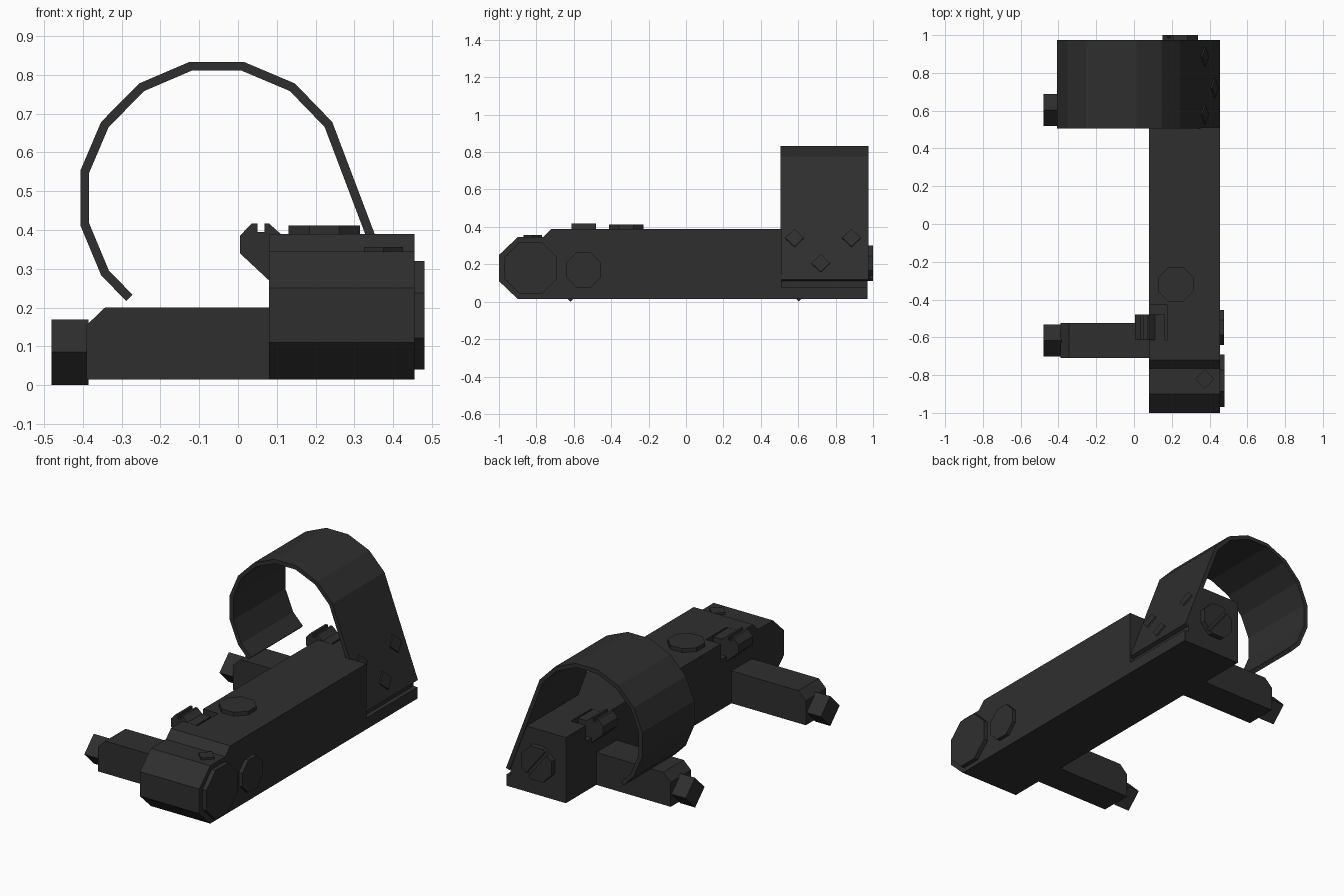
import bpy, bmesh, math

cube = bpy.data.objects.get("Cube")
if cube:
    bpy.data.objects.remove(cube, do_unlink=True)

mat = bpy.data.materials.new("matte_black")
mat.use_nodes = True
mat.diffuse_color = (0.028, 0.028, 0.028, 1)
bsdf = mat.node_tree.nodes["Principled BSDF"]
bsdf.inputs["Base Color"].default_value = mat.diffuse_color
bsdf.inputs["Roughness"].default_value = 0.8

# Axis of extrusion -> how a flat (u, v) point and depth d become x, y, z
PLACE = {
    "x": lambda u, v, d: (d, u, v),
    "y": lambda u, v, d: (u, d, v),
    "z": lambda u, v, d: (u, v, d),
}


def finish(name, bm):
    bmesh.ops.recalc_face_normals(bm, faces=bm.faces)
    mesh = bpy.data.meshes.new(name)
    bm.to_mesh(mesh)
    bm.free()
    mesh.materials.append(mat)
    ob = bpy.data.objects.new(name, mesh)
    bpy.context.collection.objects.link(ob)
    return ob


def prism(name, pts, axis, lo, hi):
    bm = bmesh.new()
    rings = [[bm.verts.new(PLACE[axis](u, v, d)) for u, v in pts] for d in (lo, hi)]
    for ring in rings:
        bm.faces.new(ring)
    n = len(pts)
    for i in range(n):
        j = (i + 1) % n
        bm.faces.new((rings[0][i], rings[0][j], rings[1][j], rings[1][i]))
    return finish(name, bm)


def ngon(u, v, half, sides, turn=0.0):
    return [(u + half * math.cos(turn + math.tau * i / sides),
             v + half * math.sin(turn + math.tau * i / sides)) for i in range(sides)]


def octagon(u, v, half):
    return ngon(u, v, half / math.cos(math.pi / 8), 8, math.pi / 8)


def rect(u0, v0, u1, v1):
    return [(u0, v0), (u1, v0), (u1, v1), (u0, v1)]


def cut(ob, cutter):
    cutter.hide_render = True
    cutter.hide_viewport = True
    cutter.display_type = 'WIRE'
    mod = ob.modifiers.new("cut", 'BOOLEAN')
    mod.operation = 'DIFFERENCE'
    mod.solver = 'EXACT'
    mod.object = cutter


def slot(u, v, length, width, angle):
    c, s = math.cos(angle), math.sin(angle)
    return [(u + a * c - b * s, v + a * s + b * c)
            for a, b in rect(-length, -width, length, width)]


# Main body with chamfered nose
body = prism("main_body", [(-1, 0.11), (-0.9, 0.015), (0.51, 0.015), (0.51, 0.39),
                           (-0.72, 0.39), (-0.765, 0.345), (-0.9, 0.345), (-1, 0.25)],
             "x", 0.08, 0.455)

# Rear block sloping under the strap, with a groove below the strap end
rear = prism("rear_block", [(0.08, 0.015), (0.455, 0.015), (0.455, 0.08),
                            (0.43, 0.08), (0.43, 0.115), (0.335, 0.39), (0.08, 0.39)],
             "y", 0.51, 0.97)

# Open strap hoop
path = [(-0.28, 0.225), (-0.343, 0.29), (-0.395, 0.415), (-0.395, 0.55), (-0.343, 0.672),
        (-0.248, 0.768), (-0.122, 0.822), (0.012, 0.822), (0.14, 0.768), (0.233, 0.672),
        (0.444, 0.115)]
bm = bmesh.new()
near, far = [[bm.verts.new((x, y, z)) for x, z in path] for y in (0.505, 0.975)]
for i in range(len(path) - 1):
    bm.faces.new((near[i], near[i + 1], far[i + 1], far[i]))
strap = finish("strap_hoop", bm)
solid = strap.modifiers.new("thickness", 'SOLIDIFY')
solid.thickness = 0.023
solid.offset = 0
solid.use_even_offset = True

# Side arms, square pegs and clamp levers, one set at each end
LEVER = [(0.005, 0.34), (0.08, 0.27), (0.165, 0.27), (0.165, 0.39),
         (0.11, 0.39), (0.08, 0.417), (0.035, 0.417), (0.005, 0.385)]
for end, y, host in (("front", -0.617, body), ("rear", 0.603, rear)):
    prism(end + "_arm", [(-0.39, 0.015), (0.09, 0.015), (0.09, 0.2),
                         (-0.343, 0.2), (-0.39, 0.155)], "y", y - 0.092, y + 0.092)
    prism(end + "_peg", ngon(y, 0.085, 0.085, 4), "x", -0.48, -0.385)
    cut(host, prism(end + "_recess_cutter", rect(0.05, 0.3, 0.175, 0.45),
                    "y", y + 0.003, y + 0.187))
    lever = prism(end + "_lever", LEVER, "y", y + 0.004, y + 0.137)
    cut(lever, prism(end + "_lever_slot", rect(0.05, 0.395, 0.068, 0.45),
                     "y", y - 0.05, y + 0.2))

# Round bolts on the outer side, top and back
prism("large_side_cap", octagon(-0.83, 0.18, 0.14), "x", 0.385, 0.48)
prism("small_side_cap", octagon(-0.548, 0.17, 0.093), "x", 0.44, 0.476)
prism("top_cap", octagon(0.222, -0.32, 0.092), "z", 0.38, 0.412)
back = prism("back_bolt", octagon(0.245, 0.205, 0.095), "y", 0.96, 1.0)
cut(back, prism("back_bolt_slot", slot(0.245, 0.205, 0.2, 0.01, -0.9), "y", 0.985, 1.05))

# Small diamond stud on the nose
prism("nose_stud", ngon(0.375, -0.82, 0.05, 4), "z", 0.26, 0.356)

# Diamond screws lying on the sloping strap panel
(x0, z0), (x1, z1) = path[-2:]
lean = math.atan2(x1 - x0, z0 - z1)
for i, (y, z) in enumerate(((0.58, 0.335), (0.72, 0.2), (0.885, 0.335))):
    screw = prism("strap_screw_%d" % (i + 1), ngon(0, 0, 0.05, 4), "x", 0.005, 0.02)
    screw.location = (x0 + (z0 - z) / (z0 - z1) * (x1 - x0), y, z)
    screw.rotation_euler = (0, -lean, 0)
